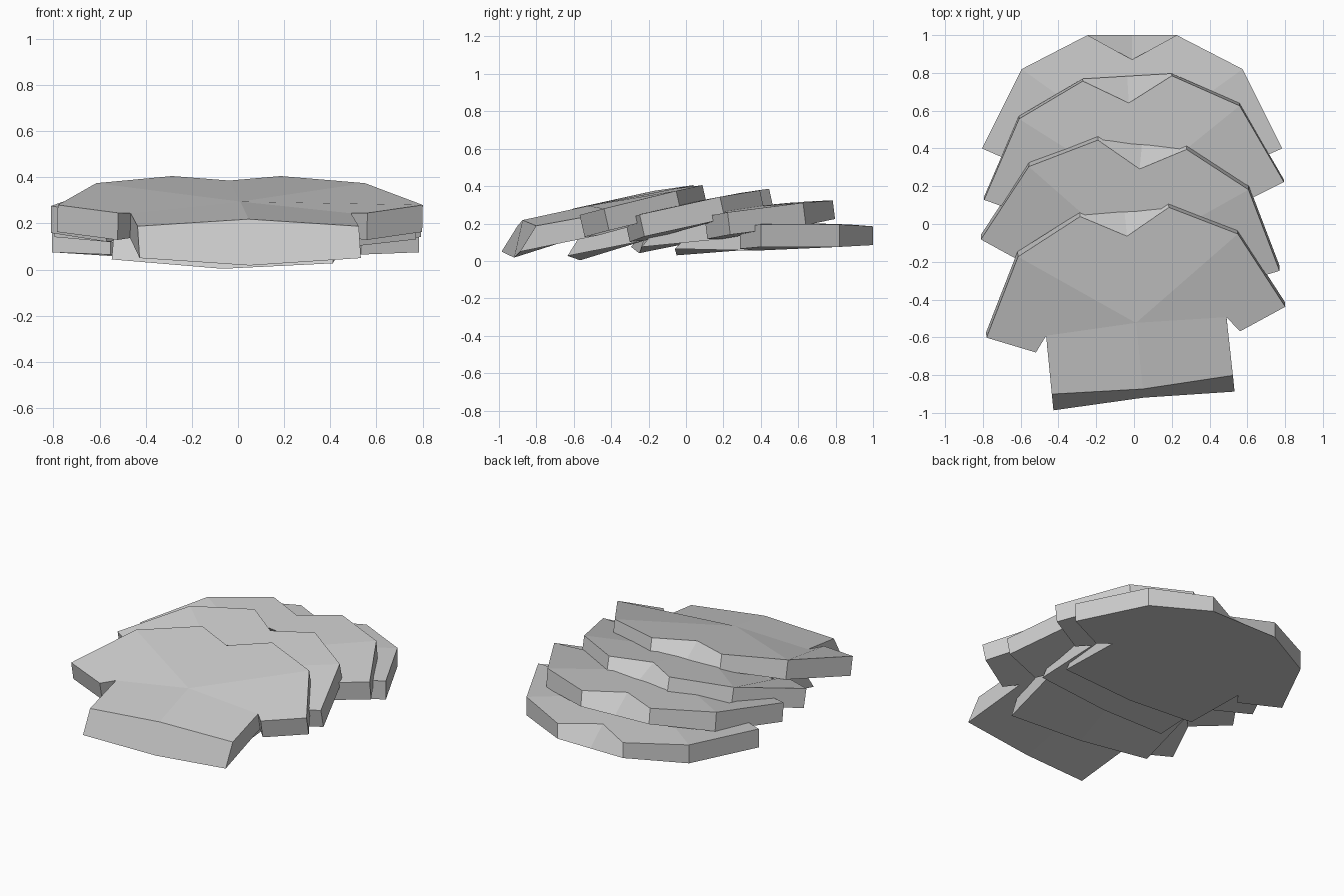
import bpy
import bmesh
from math import radians

cube = bpy.data.objects.get("Cube")
if cube:
    bpy.data.objects.remove(cube)

# One flat grey for every plate
grey = bpy.data.materials.new("stone_grey")
grey.use_nodes = True
COLOUR = (0.6, 0.6, 0.6, 1)
grey.diffuse_color = COLOUR
grey.node_tree.nodes["Principled BSDF"].inputs["Base Color"].default_value = COLOUR

# Half outline of a plate, measured from the line between its wing tips:
# name, x, then y and z on the upper side, y and z on the lower side
OUTLINE = [
    ("notch", 0, 0.47, 0, 0.60, -0.11),
    ("peak", 0.236, 0.60, -0.01, 0.60, -0.11),
    ("shoulder", 0.585, 0.42, 0, 0.42, -0.12),
    ("wing", 0.795, 0, 0, 0, -0.12),
    ("inner", 0.543, -0.11, -0.01, -0.11, -0.13),
    ("corner", 0.48, -0.03, -0.03, -0.03, -0.14),
    ("lip_side", 0.482, -0.345, -0.015, -0.46, -0.13),
    ("lip_mid", 0, -0.36, 0.02, -0.45, -0.165),
    ("middle", 0, 0, 0.015, 0, -0.13),
]
RIM = [row[0] for row in OUTLINE[:-1]]
PANELS = [
    ("notch", "peak", "shoulder", "middle"),
    ("middle", "shoulder", "wing", "inner", "corner"),
    ("middle", "corner", "lip_side", "lip_mid"),
]


def make_plate(name, location, pitch, roll, yaw):
    bm = bmesh.new()
    top, low = {}, {}
    for key, x, yt, zt, yb, zb in OUTLINE:
        top[key] = bm.verts.new((x, yt, zt))
        low[key] = bm.verts.new((x, yb, zb))
    # Upper and lower panels
    for panel in PANELS:
        bm.faces.new([top[k] for k in reversed(panel)])
        bm.faces.new([low[k] for k in panel])
    # Rim walls
    for a, b in zip(RIM, RIM[1:]):
        bm.faces.new((top[a], top[b], low[b], low[a]))
    # Mirror the half and weld the seam
    whole = bmesh.ops.duplicate(bm, geom=bm.verts[:] + bm.edges[:] + bm.faces[:])
    for item in whole["geom"]:
        if isinstance(item, bmesh.types.BMVert):
            item.co.x *= -1
    bmesh.ops.remove_doubles(bm, verts=bm.verts[:], dist=0.0001)
    bmesh.ops.recalc_face_normals(bm, faces=bm.faces[:])
    mesh = bpy.data.meshes.new(name)
    bm.to_mesh(mesh)
    bm.free()
    mesh.materials.append(grey)
    plate = bpy.data.objects.new(name, mesh)
    plate.location = location
    plate.rotation_euler = (radians(pitch), radians(roll), radians(yaw))
    bpy.context.collection.objects.link(plate)


# Overlapping plates, back to front, each tipped up over the one behind
make_plate("back_plate", (-0.01, 0.40, 0.195), 0, 0, 0)
make_plate("upper_middle_plate", (0, 0.175, 0.26), 7, 0, 3.4)
make_plate("lower_middle_plate", (-0.02, -0.165, 0.262), 12.5, 1, -6)
make_plate("front_plate", (0.01, -0.52, 0.28), 13, 0, 5.9)
